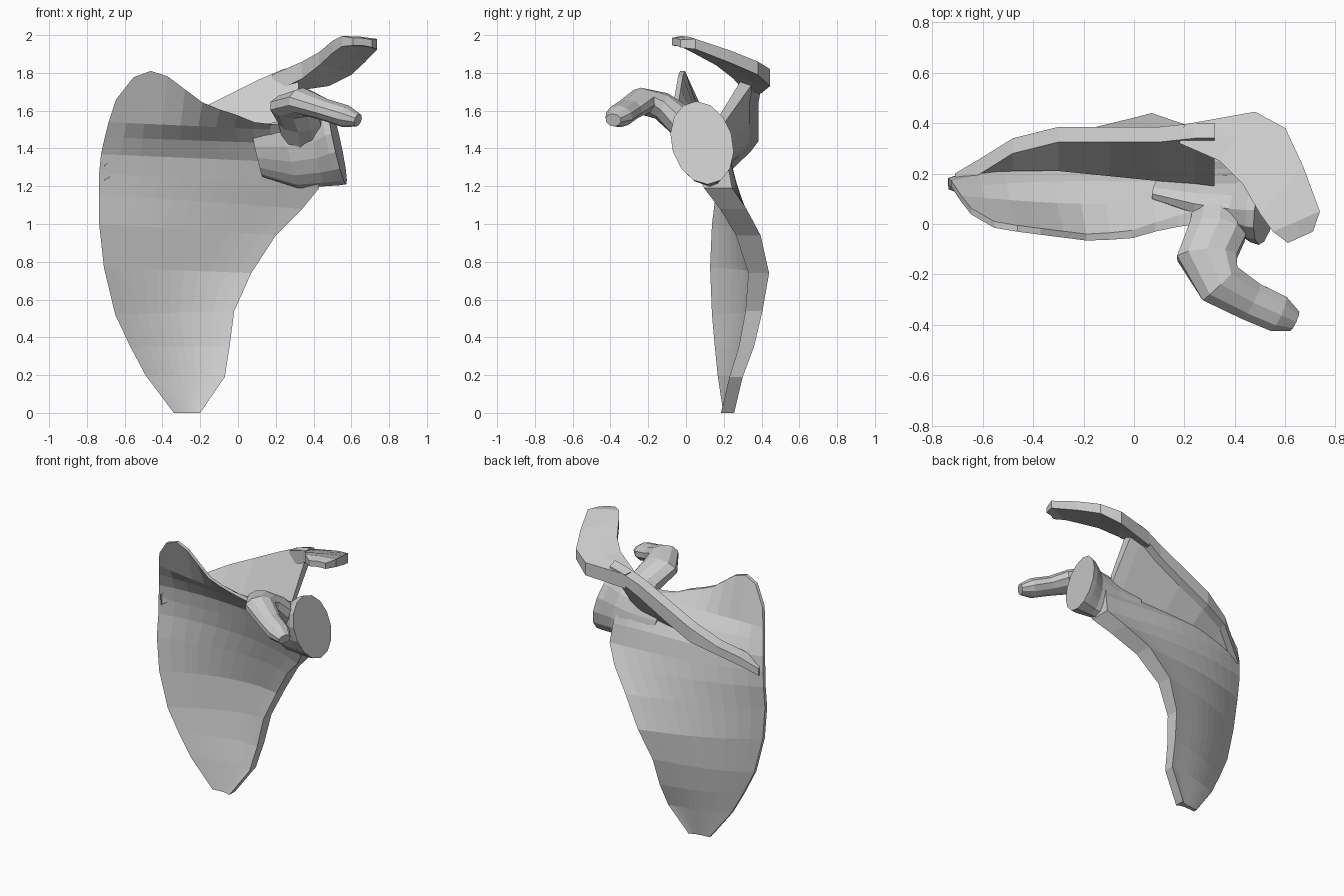
import bpy, bmesh, math
from mathutils import Vector

bone = bpy.data.materials.new("bone grey")
bone.diffuse_color = (0.6, 0.6, 0.6, 1)


def loft(name, rings):
    """Skin a list of equal-sized rings, closing both ends with strips of quads."""
    bm = bmesh.new()
    vs = [[bm.verts.new(p) for p in r] for r in rings]
    n = len(vs[0])
    for a, b in zip(vs, vs[1:]):
        for j in range(n):
            k = (j + 1) % n
            bm.faces.new((a[j], a[k], b[k], b[j]))
    for r in (vs[0], vs[-1]):
        for j in range(n // 2 - 1):
            bm.faces.new((r[j], r[j + 1], r[n - 2 - j], r[n - 1 - j]))
    bmesh.ops.recalc_face_normals(bm, faces=bm.faces)
    me = bpy.data.meshes.new(name)
    bm.to_mesh(me)
    bm.free()
    me.materials.append(bone)
    ob = bpy.data.objects.new(name, me)
    bpy.context.collection.objects.link(ob)
    return ob


# Blade: rows from bottom tip upward
# (inner edge xyz, outer edge xyz, backward bulge, outer edge thickness)
N = 12
rows = [
    (-.34, .21, .00, -.20, .22, .00, .00, .07),
    (-.49, .18, .20, -.07, .265, .19, .03, .07),
    (-.57, .165, .35, -.045, .32, .35, .04, .08),
    (-.65, .15, .52, -.02, .36, .54, .05, .09),
    (-.71, .14, .77, .07, .385, .74, .06, .11),
    (-.735, .15, 1.0, .20, .33, .94, .06, .13),
    (-.737, .17, 1.16, .34, .25, 1.08, .07, .14),
    (-.735, .17, 1.27, .43, .17, 1.19, .08, .15),
    (-.725, .16, 1.37, .42, .13, 1.32, .075, .18),
    (-.705, .13, 1.46, .40, .10, 1.42, .04, .18),
    (-.685, .10, 1.54, .36, .07, 1.49, -.02, .14),
]
# Upper border of the blade
crest = [(-.645, .05, 1.66), (-.57, 0, 1.77), (-.45, -.02, 1.815), (-.37, -.03, 1.78),
         (-.17, -.055, 1.63), (0, -.04, 1.575), (.12, 0, 1.525), (.36, .05, 1.54)]


def on_crest(x):
    for a, b in zip(crest, crest[1:]):
        if x <= b[0] + 1e-6:
            return Vector(a).lerp(Vector(b), (x - a[0]) / (b[0] - a[0]))
    return Vector(crest[-1])


def blade_ring(points, t):
    front, back = [], []
    for i, p in enumerate(points):
        h = (.025 + (t - .025) * (i / (N - 1)) ** 5) / 2
        front.append(p - Vector((0, h, 0)))
        back.append(p + Vector((0, h, 0)))
    return front + back[::-1]


rings = []
for r in rows:
    pts = []
    for i in range(N):
        u = i / (N - 1)
        p = Vector(r[0:3]).lerp(Vector(r[3:6]), u)
        p.y += 4 * u * (1 - u) * r[6]
        pts.append(p)
    rings.append(blade_ring(pts, r[7]))
top = [on_crest(-.645 + 1.005 * i / (N - 1)) for i in range(N)]
rings.append(blade_ring(top, .08))
loft("blade", rings)

# Neck flaring out to the tilted socket face: (x, y, z, half width, half height)
rings = []
neck = [(.10, .15, 1.38, .05, .13), (.28, .11, 1.37, .09, .18),
        (.42, .09, 1.39, .115, .19), (.49, .085, 1.42, .155, .215), (.525, .085, 1.43, .165, .22)]
for x, cy, cz, ry, rz in neck:
    ring = []
    for k in range(14):
        a = 2 * math.pi * (k + .5) / 14
        y = cy + ry * math.cos(a) - .03 * math.sin(a)
        z = cz + rz * math.sin(a)
        ring.append((x - .2 * (z - cz) + .12 * (y - cy), y, z))
    rings.append(ring)
loft("socket_neck", rings)

# Spine ridge on the back: (x, base y, base z, crest y, crest z, crest height)
ridge = [(-.71, .16, 1.27, .20, 1.31, .07), (-.60, .20, 1.31, .265, 1.39, .08),
         (-.48, .21, 1.35, .34, 1.46, .08), (-.30, .21, 1.39, .385, 1.56, .12),
         (-.10, .19, 1.42, .385, 1.66, .12), (.10, .17, 1.44, .385, 1.76, .11),
         (.24, .16, 1.46, .40, 1.82, .09), (.32, .15, 1.50, .40, 1.84, .09)]
rings = []
for x, yb, zb, yc, zc, h in ridge:
    rings.append([(x, yb, zb + .03), (x, yc - .06, zc), (x, yc, zc - .02),
                  (x, yc, zc - h), (x, yc - .05, zc - h - .01), (x, yb, zb - .04)])
loft("spine_ridge", rings)

# Overhanging shoulder plate: (inner edge xyz, outer edge xyz, thickness)
plate = [(.18, .32, 1.79, .20, .395, 1.79, .10), (.34, .25, 1.86, .48, .445, 1.82, .09),
         (.43, .16, 1.91, .60, .38, 1.86, .07), (.50, .04, 1.97, .67, .23, 1.92, .065),
         (.55, -.03, 1.995, .737, .05, 1.98, .055), (.61, -.075, 1.985, .71, -.03, 1.975, .04)]
rings = []
for r in plate:
    a, b = Vector(r[0:3]), Vector(r[3:6])
    d = Vector((0, 0, -r[6]))
    m = a.lerp(b, .5) + Vector((0, 0, .005))
    rings.append([a, m, b, b + d, m + d, a + d])
loft("shoulder_plate", rings)

# Hooked front process: (centre xyz, half width, half height)
hook = [(.34, .10, 1.43, .10, .09), (.33, -.03, 1.55, .12, .085), (.29, -.13, 1.625, .125, .075),
        (.34, -.235, 1.65, .10, .072), (.46, -.305, 1.605, .082, .058),
        (.57, -.355, 1.57, .078, .06), (.635, -.385, 1.55, .045, .035)]
rings = []
for i, r in enumerate(hook):
    a, b = hook[max(i - 1, 0)], hook[min(i + 1, len(hook) - 1)]
    t = (Vector(b[:3]) - Vector(a[:3])).normalized()
    side = t.cross(Vector((0, 0, 1))).normalized()
    up = side.cross(t)
    rings.append([Vector(r[:3]) + side * r[3] * math.cos(q) + up * r[4] * math.sin(q)
                  for q in (2 * math.pi * (k + .5) / 10 for k in range(10))])
loft("front_hook", rings)
